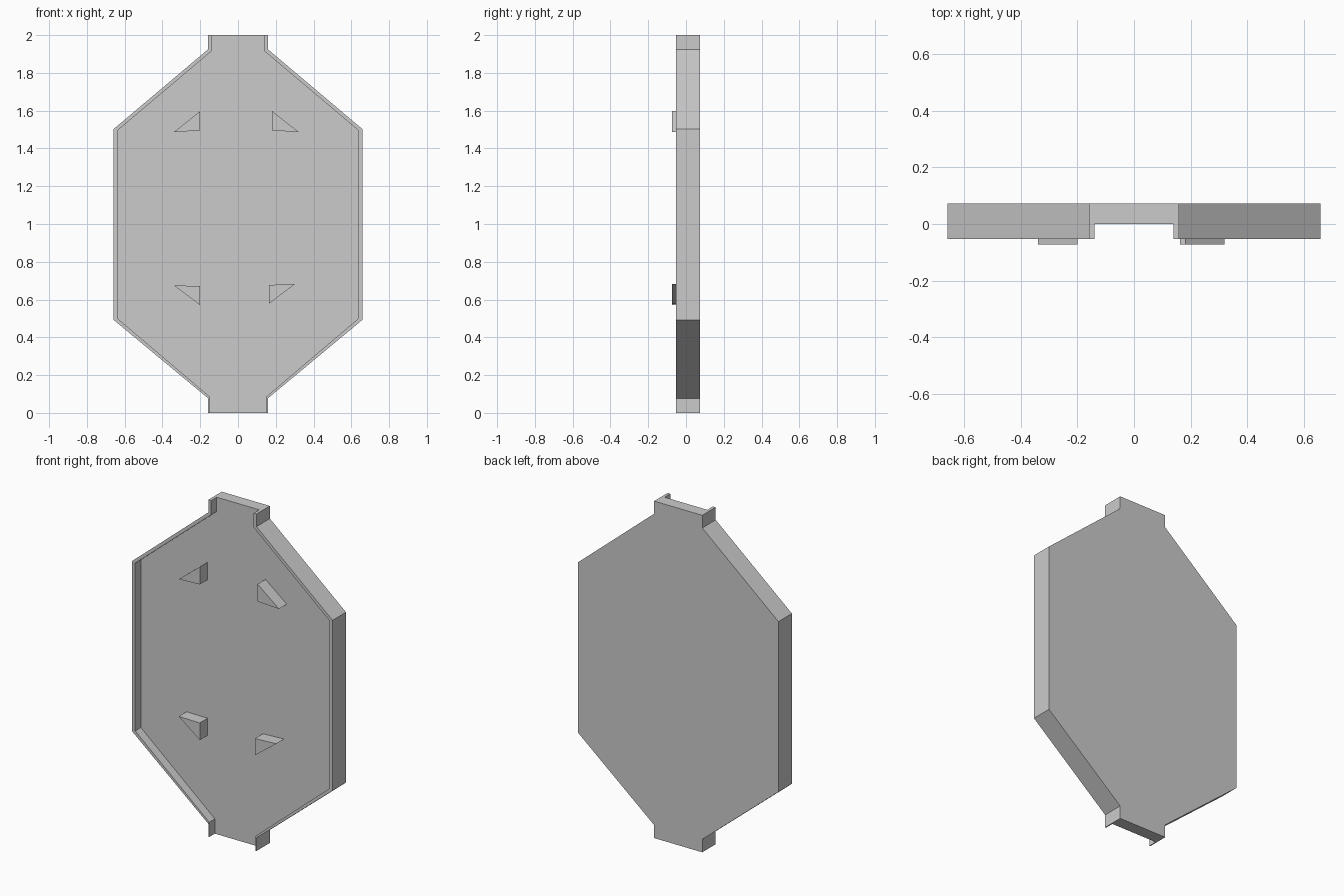
import bpy, bmesh

if "Cube" in bpy.data.objects:
    bpy.data.objects.remove(bpy.data.objects["Cube"])


def prism(name, profile, y_front, y_back):
    """Extrude an (x, z) outline from y_front to y_back."""
    bm = bmesh.new()
    face = bm.faces.new([bm.verts.new((x, y_front, z)) for x, z in profile])
    ext = bmesh.ops.extrude_face_region(bm, geom=[face])
    moved = [v for v in ext["geom"] if isinstance(v, bmesh.types.BMVert)]
    bmesh.ops.translate(bm, verts=moved, vec=(0, y_back - y_front, 0))
    bmesh.ops.recalc_face_normals(bm, faces=bm.faces)
    mesh = bpy.data.meshes.new(name)
    bm.to_mesh(mesh)
    bm.free()
    obj = bpy.data.objects.new(name, mesh)
    bpy.context.collection.objects.link(obj)
    return obj


def flip(points):
    return [(-x, z) for x, z in points]


BACK, PLATE_FRONT, RIM_FRONT, WEDGE_FRONT = 0.073, 0.0, -0.053, -0.073

# Outline of the right half, bottom to top
outer = [(0.158, 0), (0.158, 0.077), (0.658, 0.492),
         (0.658, 1.503), (0.158, 1.925), (0.158, 2.0)]
inner = [(0.152, 0), (0.152, 0.088), (0.638, 0.5),
         (0.638, 1.495), (0.14, 1.915), (0.14, 2.0)]

# Back plate
prism("plate", outer + flip(outer)[::-1], PLATE_FRONT, BACK)

# Raised side rims, open at the top and bottom necks
rim = outer + inner[::-1]
prism("rim_right", rim, RIM_FRONT, PLATE_FRONT)
prism("rim_left", flip(rim), RIM_FRONT, PLATE_FRONT)

# Triangular locating wedges on the front
wedges = {
    "upper_left": [(-0.338, 1.488), (-0.2, 1.494), (-0.2, 1.598)],
    "upper_right": [(0.18, 1.598), (0.18, 1.494), (0.32, 1.488)],
    "lower_left": [(-0.338, 0.674), (-0.2, 0.672), (-0.2, 0.57)],
    "lower_right": [(0.163, 0.577), (0.163, 0.677), (0.303, 0.683)],
}
for side, profile in wedges.items():
    prism("wedge_" + side, profile, WEDGE_FRONT, PLATE_FRONT)
